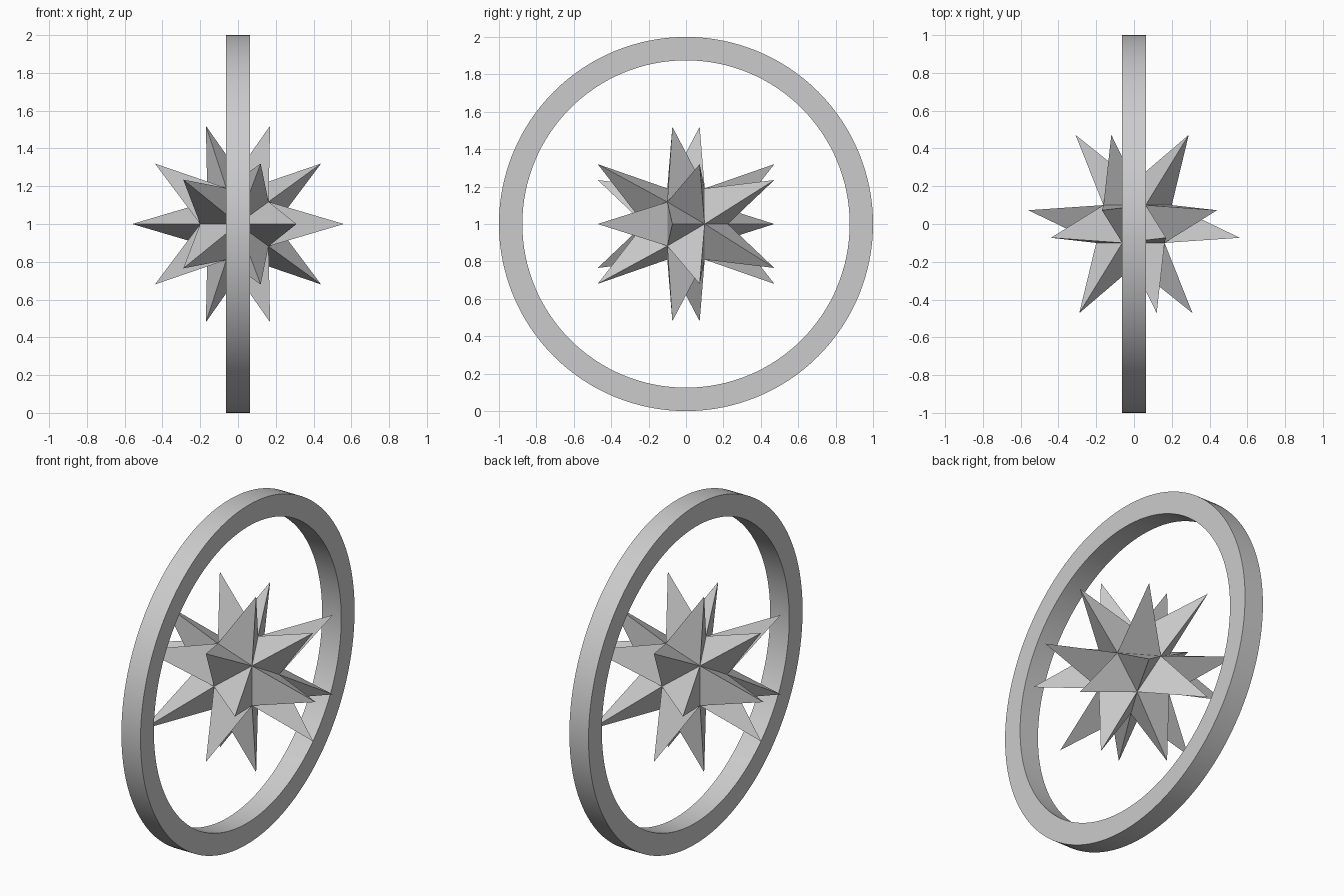
import bpy, bmesh
from math import radians, cos, sin, tau
from mathutils import Vector

cube = bpy.data.objects.get("Cube")
if cube:
    bpy.data.objects.remove(cube, do_unlink=True)

grey = bpy.data.materials.new("plain grey")
grey.use_nodes = True
colour = (0.6, 0.6, 0.6, 1)
grey.diffuse_color = colour
grey.node_tree.nodes["Principled BSDF"].inputs["Base Color"].default_value = colour


def finish(name, bm):
    bmesh.ops.recalc_face_normals(bm, faces=bm.faces)
    mesh = bpy.data.meshes.new(name)
    bm.to_mesh(mesh)
    bm.free()
    mesh.materials.append(grey)
    obj = bpy.data.objects.new(name, mesh)
    obj.location.z = 1
    bpy.context.collection.objects.link(obj)
    return obj


# Outer ring: a rectangular section spun around the x axis
bm = bmesh.new()
half_width, inner, outer = 0.0625, 0.875, 1.0
section = [bm.verts.new((x, 0, r)) for x, r in (
    (-half_width, inner), (half_width, inner),
    (half_width, outer), (-half_width, outer))]
edges = [bm.edges.new((section[i], section[(i + 1) % 4])) for i in range(4)]
bmesh.ops.spin(bm, geom=section + edges, cent=(0, 0, 0), axis=(1, 0, 0),
               angle=tau, steps=128, use_merge=True)
bmesh.ops.remove_doubles(bm, verts=bm.verts, dist=0.0001)
ring = finish("outer_ring", bm)
bpy.context.view_layer.objects.active = ring
ring.select_set(True)
bpy.ops.object.shade_smooth_by_angle(angle=radians(30))


# Star: an icosahedral core with a three-sided spike on every face
def polar(radius, degrees, y):
    a = radians(degrees)
    return Vector((radius * cos(a), y, radius * sin(a)))


bm = bmesh.new()


def spike(base, tip):
    # Each spike is mirrored through the centre of the star
    for sign in (1, -1):
        corners = [bm.verts.new(p * sign) for p in base]
        point = bm.verts.new(tip * sign)
        for i in range(3):
            bm.faces.new((corners[i], corners[(i + 1) % 3], point))


pole = Vector((0, -0.224, 0))
# Tip positions by direction around the y axis
cap_tips = {0: (0.31, 0), 72: (0.12, 0.32), 144: (-0.29, 0.235),
            216: (-0.29, -0.235), 288: (0.12, -0.32)}
side_tips = {0: (0.56, 0), 72: (0.17, 0.52), 144: (-0.44, 0.32),
             216: (-0.44, -0.32), 288: (0.17, -0.52)}
for angle in cap_tips:
    a, b = polar(0.2, angle - 36, -0.1), polar(0.2, angle + 36, -0.1)
    x, z = cap_tips[angle]
    spike((pole, a, b), Vector((x, -0.472, z)))
    x, z = side_tips[angle]
    spike((a, b, polar(0.2, angle, 0.1)), Vector((x, -0.073, z)))
bmesh.ops.remove_doubles(bm, verts=bm.verts, dist=0.0001)
finish("spiked_star", bm)
